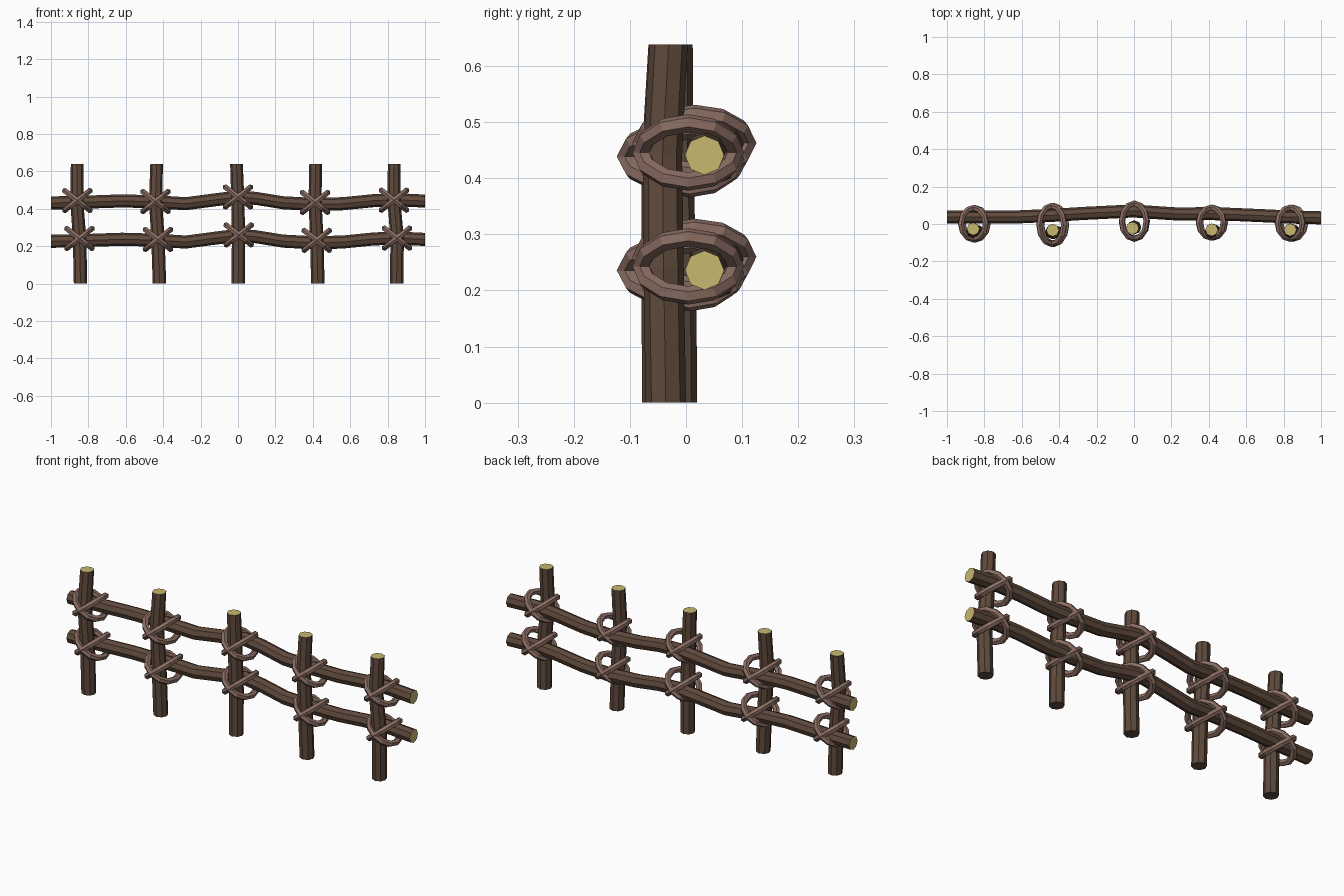
import bpy, bmesh, math
from mathutils import Vector

if "Cube" in bpy.data.objects:
    bpy.data.objects.remove(bpy.data.objects["Cube"])


def material(name, rgb):
    m = bpy.data.materials.new(name)
    m.diffuse_color = (*rgb, 1)
    m.use_nodes = True
    m.node_tree.nodes["Principled BSDF"].inputs["Base Color"].default_value = m.diffuse_color
    return m


BARK = material("bark", (0.115, 0.068, 0.045))
CUT = material("cut_wood", (0.57, 0.48, 0.16))
ROPE = material("rope", (0.26, 0.155, 0.125))


def finish(bm, name, mats):
    bmesh.ops.recalc_face_normals(bm, faces=bm.faces[:])
    me = bpy.data.meshes.new(name)
    bm.to_mesh(me)
    bm.free()
    for m in mats:
        me.materials.append(m)
    bpy.context.collection.objects.link(bpy.data.objects.new(name, me))


def bridge(bm, a, b):
    n = len(a)
    for i in range(n):
        bm.faces.new((a[i], a[(i + 1) % n], b[(i + 1) % n], b[i]))


def log(name, points, radii, u, v, start_cut):
    """Octagonal log through points; cross-sections lie in the u-v plane."""
    bm = bmesh.new()
    loops = []
    for p, r in zip(points, radii):
        loops.append([bm.verts.new(Vector(p) + r * (math.cos(k * math.pi / 4) * u + math.sin(k * math.pi / 4) * v))
                      for k in range(8)])
    for a, b in zip(loops, loops[1:]):
        bridge(bm, a, b)
    start, end = bm.faces.new(loops[0]), bm.faces.new(loops[-1])
    start.material_index = 1 if start_cut else 0
    end.material_index = 1
    finish(bm, name, [BARK, CUT])


def lashing(name, centre, a, b, tilt, tube=0.0165, segs=12, sides=6):
    """Oval rope ring whose plane holds the y axis and a diagonal in x-z."""
    d = Vector((math.cos(tilt), 0, math.sin(tilt)))
    y = Vector((0, 1, 0))
    normal = d.cross(y)
    bm = bmesh.new()
    loops = []
    for i in range(segs):
        t = 2 * math.pi * i / segs
        p = Vector(centre) + a * math.cos(t) * d + b * math.sin(t) * y
        out = (b * math.cos(t) * d + a * math.sin(t) * y).normalized()
        loops.append([bm.verts.new(p + tube * (math.cos(s) * out + math.sin(s) * normal))
                      for s in (2 * math.pi * k / sides for k in range(sides))])
    for i in range(segs):
        bridge(bm, loops[i], loops[(i + 1) % segs])
    finish(bm, name, [ROPE])


X, Y, Z = Vector((1, 0, 0)), Vector((0, 1, 0)), Vector((0, 0, 1))

# Posts: x and y at four heights
heights = (0, 0.24, 0.44, 0.638)
posts = [
    ((-0.842, -0.847, -0.862, -0.860), (-0.038, -0.040, -0.042, -0.026)),
    ((-0.420, -0.428, -0.441, -0.435), (-0.042, -0.044, -0.044, -0.033)),
    ((0.001, 0.003, -0.001, -0.008), (-0.016, -0.018, -0.022, -0.022)),
    ((0.427, 0.421, 0.412, 0.415), (-0.036, -0.040, -0.042, -0.031)),
    ((0.848, 0.851, 0.834, 0.835), (-0.036, -0.040, -0.042, -0.031)),
]
for i, (xs, ys) in enumerate(posts):
    log(f"post_{i + 1}", list(zip(xs, ys, heights)), (0.036, 0.036, 0.035, 0.034), X, Y, False)

# Rails: same wavy path at two heights
path = [(-1, 0.037, 0.431), (-0.85, 0.037, 0.434), (-0.62, 0.038, 0.442), (-0.44, 0.046, 0.437),
        (-0.28, 0.056, 0.427), (-0.12, 0.064, 0.448), (0, 0.070, 0.463), (0.1, 0.062, 0.455),
        (0.24, 0.053, 0.432), (0.41, 0.056, 0.423), (0.56, 0.050, 0.427), (0.72, 0.043, 0.443),
        (0.84, 0.037, 0.449), (1, 0.033, 0.441)]
for name, drop in (("upper_rail", 0), ("lower_rail", 0.205)):
    log(name, [(x, y, z - drop) for x, y, z in path], [0.035] * len(path), Y, Z, True)

# Crossed rope lashings: (upper x, lower x, y, upper z, y half-size)
ties = [(-0.859, -0.848, 0.001, 0.444, 0.084), (-0.441, -0.428, -0.005, 0.439, 0.102),
        (0.000, 0.004, 0.015, 0.463, 0.094), (0.412, 0.421, 0.007, 0.434, 0.080),
        (0.834, 0.850, 0.004, 0.446, 0.083)]
for i, (xu, xl, y, z, b) in enumerate(ties):
    for level, x, h in (("upper", xu, z), ("lower", xl, z - 0.203)):
        for side, tilt in (("a", 38), ("b", -38)):
            lashing(f"{level}_lashing_{i + 1}{side}", (x, y, h), 0.084, b, math.radians(tilt))
